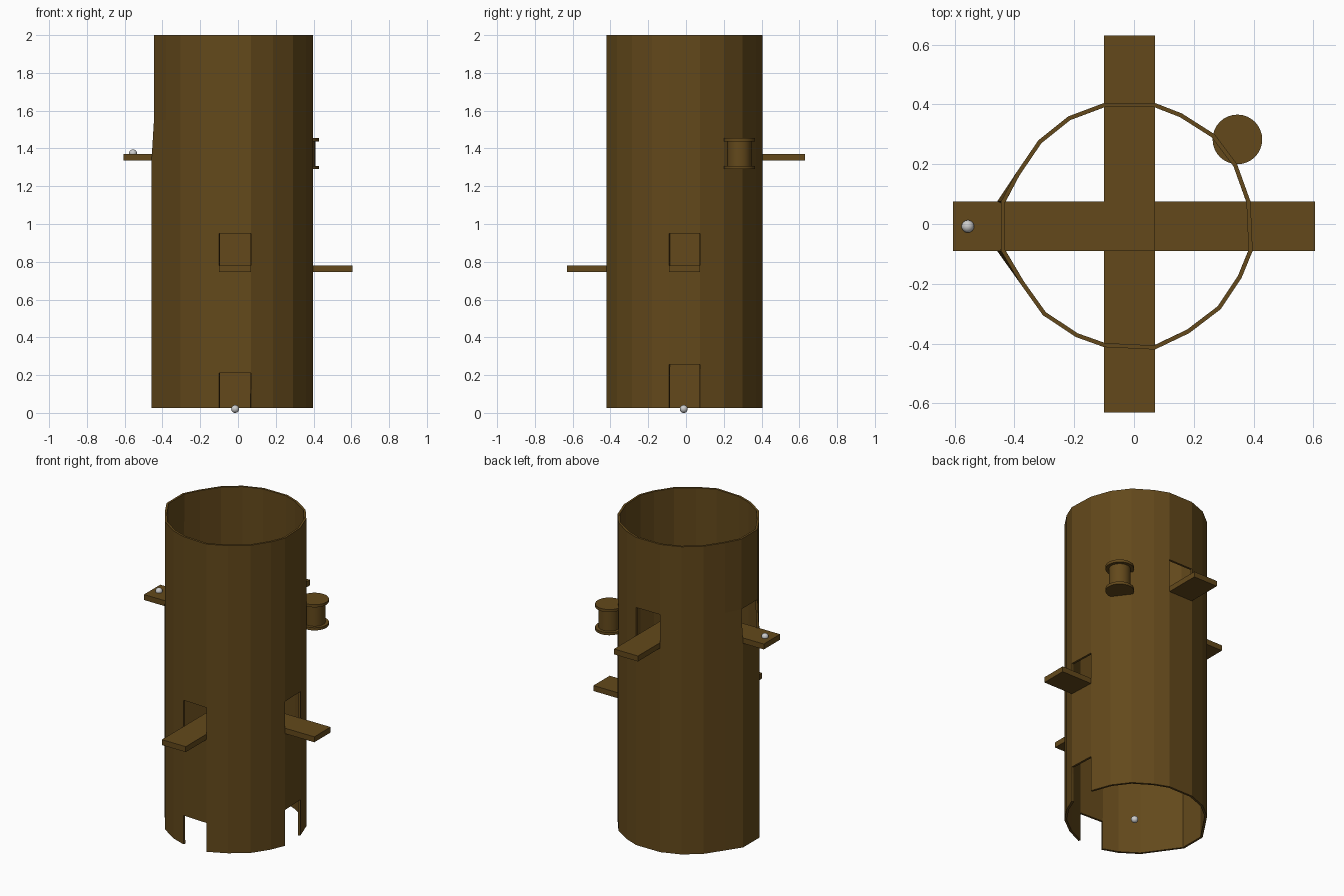
import bpy, bmesh

if "Cube" in bpy.data.objects:
    bpy.data.objects.remove(bpy.data.objects["Cube"])

wood = bpy.data.materials.new("brown_wood")
wood.diffuse_color = (0.125, 0.066, 0.011, 1)
wood.use_nodes = True
wood.node_tree.nodes["Principled BSDF"].inputs["Base Color"].default_value = wood.diffuse_color


def finish(name, bm, mat=wood):
    bmesh.ops.recalc_face_normals(bm, faces=bm.faces[:])
    me = bpy.data.meshes.new(name)
    bm.to_mesh(me)
    bm.free()
    ob = bpy.data.objects.new(name, me)
    bpy.context.collection.objects.link(ob)
    if mat:
        me.materials.append(mat)
    return ob


def slab(name, pts, z0, z1):
    bm = bmesh.new()
    face = bm.faces.new([bm.verts.new((x, y, z0)) for x, y in pts])
    ext = bmesh.ops.extrude_face_region(bm, geom=[face])["geom"]
    for v in ext:
        if isinstance(v, bmesh.types.BMVert):
            v.co.z = z1
    return finish(name, bm)


# Hollow trunk: slightly irregular 20-sided ring, with openings left in the wall
ring = [(-.10, .405), (.07, .405), (.16, .37), (.27, .30), (.345, .20),
        (.39, .075), (.397, -.09), (.36, -.18), (.29, -.285), (.185, -.365),
        (.07, -.42), (-.10, -.412), (-.195, -.378), (-.305, -.305), (-.38, -.20),
        (-.445, -.09), (-.445, .075), (-.395, .17), (-.32, .28), (-.22, .36)]
levels = [.025, .21, .255, .745, .95, 1.335, 1.55, 2.0]
BACK, RIGHT, FRONT, LEFT = 0, 5, 10, 15
openings = {(FRONT, 0), (RIGHT, 0), (RIGHT, 1),      # ground doorways
            (FRONT, 3), (RIGHT, 3),                  # lower perch doorways
            (BACK, 5), (LEFT, 5)}                    # upper perch doorways
bm = bmesh.new()
rows = []
for z in levels:
    row = []
    for i, (x, y) in enumerate(ring):
        bulge = .013 if i in (15, 16) and z < 1.4 else 0
        row.append(bm.verts.new((x - bulge, y, z)))
    rows.append(row)
n = len(ring)
for k in range(len(levels) - 1):
    for i in range(n):
        if (i, k) not in openings:
            j = (i + 1) % n
            bm.faces.new((rows[k][i], rows[k + 1][i], rows[k + 1][j], rows[k][j]))
trunk = finish("trunk_wall", bm)
# make sure the normals face outward so the wall thickens inward
if trunk.data.polygons[2].normal.dot(trunk.data.polygons[2].center * 1) < 0:
    trunk.data.flip_normals()
mod = trunk.modifiers.new("thickness", "SOLIDIFY")
mod.thickness = .014
mod.offset = -1

# L-shaped floors whose ends stick out as perches
slab("lower_perch", [(.605, .075), (-.10, .075), (-.10, -.63),
                     (.07, -.63), (.07, -.09), (.605, -.09)], .745, .78)
slab("upper_perch", [(-.605, -.09), (.07, -.09), (.07, .63),
                     (-.10, .63), (-.10, .075), (-.605, .075)], 1.335, 1.37)


# Spool on the outside wall
def disc(name, r, z0, z1):
    bpy.ops.mesh.primitive_cylinder_add(vertices=32, radius=r, depth=z1 - z0,
                                        location=(.346, .283, (z0 + z1) / 2))
    ob = bpy.context.object
    ob.name = name
    ob.data.materials.append(wood)
    bpy.ops.object.shade_smooth_by_angle()


disc("spool_bottom", .083, 1.29, 1.307)
disc("spool_core", .063, 1.307, 1.438)
disc("spool_top", .083, 1.438, 1.455)

# Small grey balls at the base and on the left perch
for name, loc in (("base_ball", (-.015, -.012, .021)), ("perch_ball", (-.556, -.008, 1.374))):
    bpy.ops.mesh.primitive_uv_sphere_add(segments=24, ring_count=12, radius=.021, location=loc)
    bpy.context.object.name = name
    bpy.ops.object.shade_smooth()
